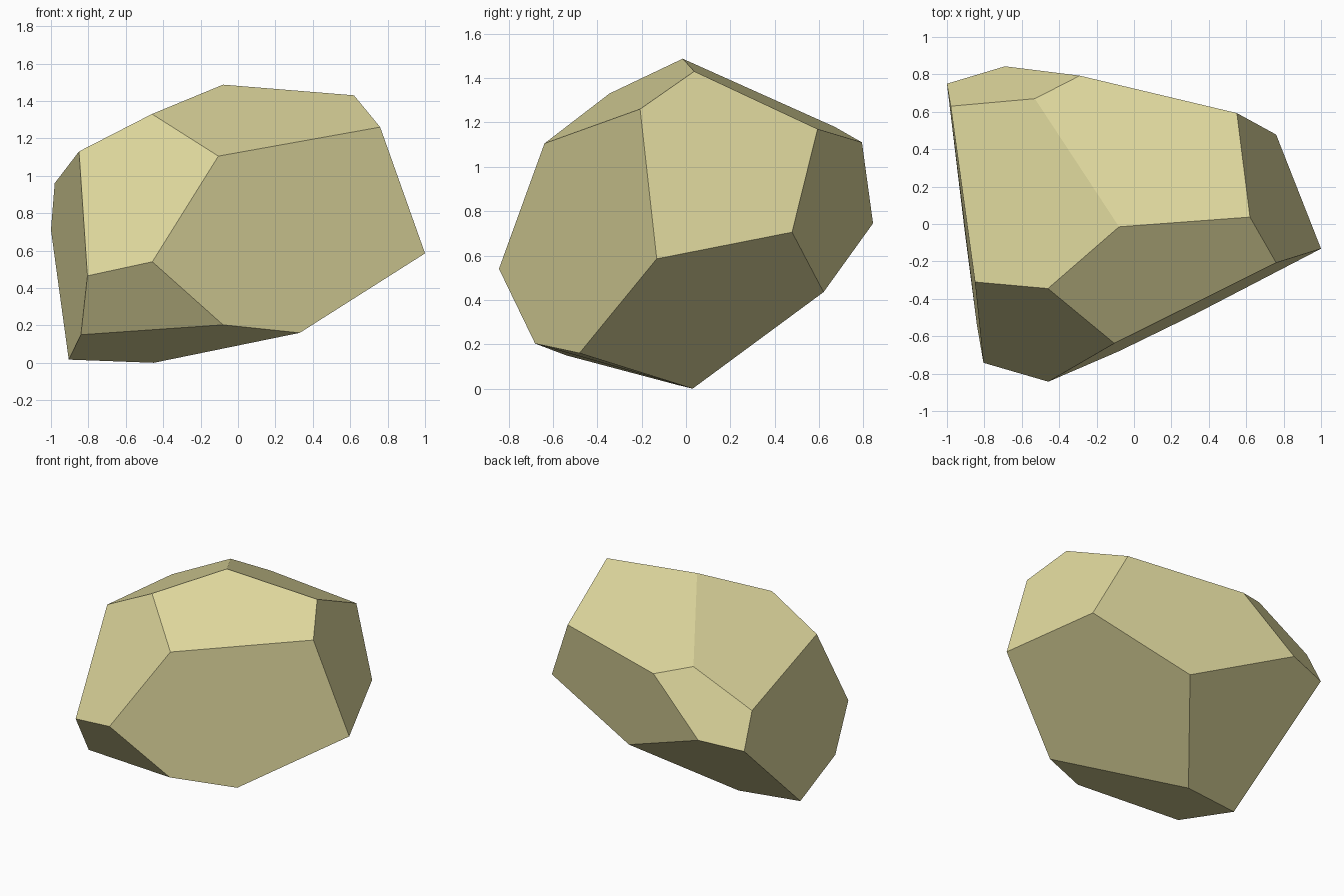
import bpy, bmesh, math

# Corner points of the faceted rock, from the top down to the base
corners = [
    (-0.08, -0.015, 1.487), (0.62, 0.037, 1.43), (0.76, -0.207, 1.26),
    (-0.105, -0.638, 1.105), (-0.46, -0.345, 1.33), (-0.85, -0.31, 1.13),
    (0.55, 0.593, 1.17), (-0.29, 0.793, 1.11), (-0.53, 0.67, 1.18),
    (-0.98, 0.63, 0.96), (-1.0, 0.75, 0.71), (-0.69, 0.843, 0.745),
    (0.76, 0.478, 0.705), (1.0, -0.132, 0.585), (0.031, 0.62, 0.435),
    (-0.805, -0.742, 0.465), (-0.458, -0.843, 0.54), (-0.08, -0.68, 0.203),
    (0.33, -0.48, 0.16), (-0.84, -0.54, 0.15), (-0.905, -0.04, 0.017),
    (-0.45, 0.03, 0.0),
]

# Wrap a convex hull around the corners and merge it into flat facets
bm = bmesh.new()
for p in corners:
    bm.verts.new(p)
bmesh.ops.convex_hull(bm, input=bm.verts[:])
bmesh.ops.dissolve_limit(bm, angle_limit=math.radians(4),
                         verts=bm.verts[:], edges=bm.edges[:])
bmesh.ops.recalc_face_normals(bm, faces=bm.faces[:])
mesh = bpy.data.meshes.new("rock")
bm.to_mesh(mesh)
bm.free()

# Single sandy colour, flat shaded
sand = bpy.data.materials.new("sandy_stone")
sand.diffuse_color = (0.72, 0.67, 0.33, 1)
mesh.materials.append(sand)
bpy.context.collection.objects.link(bpy.data.objects.new("rock", mesh))
